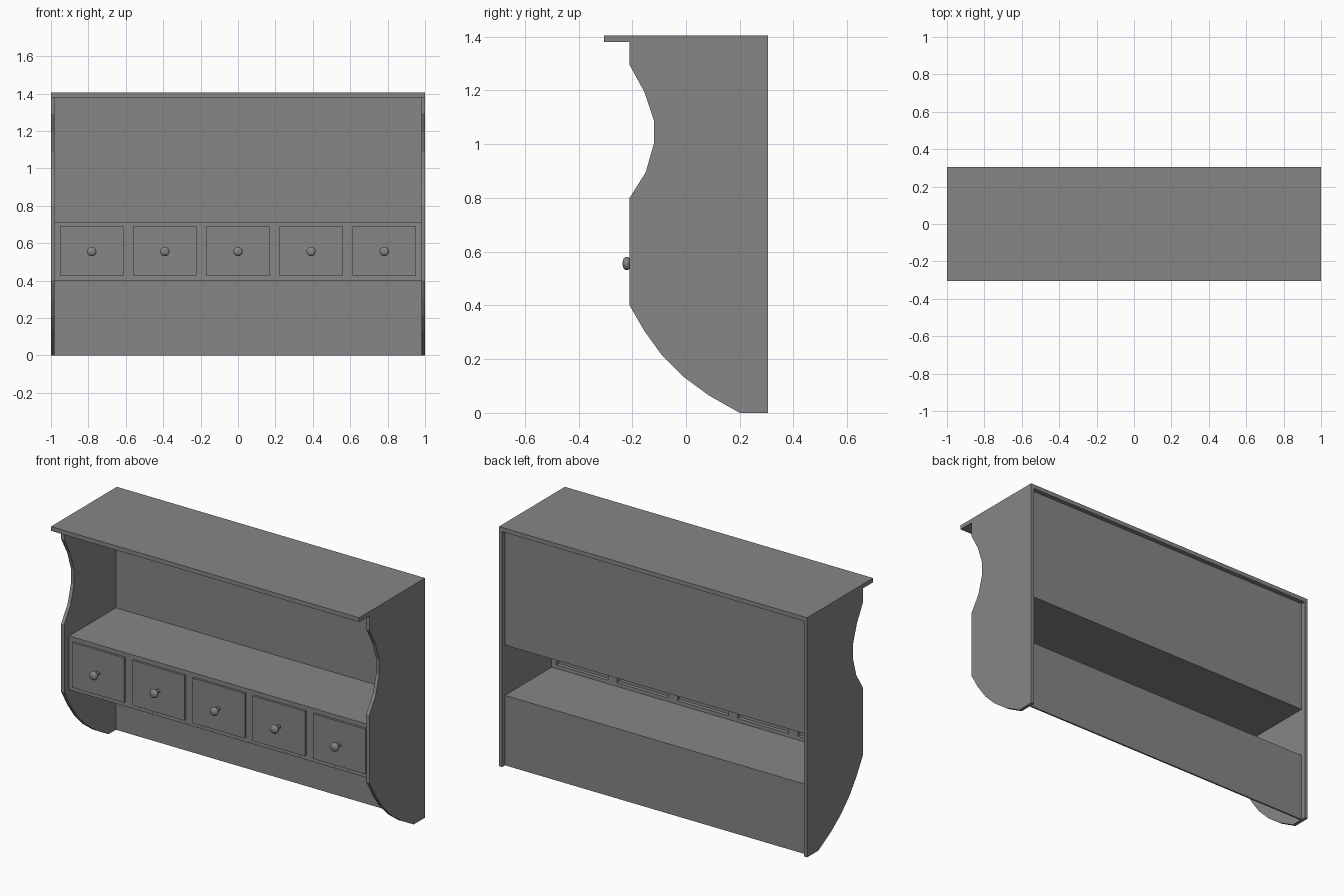
import bpy, bmesh, math
from mathutils import Matrix

if "Cube" in bpy.data.objects:
    bpy.data.objects.remove(bpy.data.objects["Cube"], do_unlink=True)

grey = bpy.data.materials.new("plain_grey")
grey.use_nodes = True
grey.diffuse_color = (0.24, 0.24, 0.24, 1)
grey.node_tree.nodes["Principled BSDF"].inputs["Base Color"].default_value = (0.24, 0.24, 0.24, 1)


def finish(name, bm):
    bmesh.ops.recalc_face_normals(bm, faces=bm.faces)
    mesh = bpy.data.meshes.new(name)
    bm.to_mesh(mesh)
    bm.free()
    mesh.materials.append(grey)
    obj = bpy.data.objects.new(name, mesh)
    bpy.context.scene.collection.objects.link(obj)
    return obj


def box(name, x, y, z):
    """Box from (low, high) pairs on each axis."""
    bm = bmesh.new()
    bmesh.ops.create_cube(bm, size=1)
    for v in bm.verts:
        v.co = [r[0] if c < 0 else r[1] for c, r in zip(v.co, (x, y, z))]
    return finish(name, bm)


TOP, UNDER = 1.405, 1.38
INNER = 0.98
SHEET = 0.01
BACK = (0.268, 0.278)
FRONT = -0.16
SHELF_LOW, SHELF_HIGH = 0.40, 0.715

# Scalloped side boards
profile = [(0.305, 0), (0.305, UNDER), (-0.21, UNDER), (-0.21, 1.295),
           (-0.155, 1.195), (-0.12, 1.09), (-0.12, 1.0), (-0.15, 0.895),
           (-0.21, 0.8), (-0.21, 0.4), (-0.155, 0.305), (-0.09, 0.215),
           (-0.01, 0.135), (0.085, 0.065), (0.2, 0)]
for name, x in (("right_side", -1), ("left_side", INNER)):
    bm = bmesh.new()
    face = bm.faces.new([bm.verts.new((x, y, z)) for y, z in profile])
    ext = bmesh.ops.extrude_face_region(bm, geom=[face], use_keep_orig=True)
    moved = [g for g in ext["geom"] if isinstance(g, bmesh.types.BMVert)]
    bmesh.ops.translate(bm, verts=moved, vec=(1 - INNER, 0, 0))
    finish(name, bm)

# Overhanging top, back panels and the two shelves
span = (-INNER, INNER)
box("top_board", (-1, 1), (-0.305, 0.305), (UNDER, TOP))
box("upper_back", span, BACK, (SHELF_HIGH - SHEET, UNDER))
box("lower_back", span, BACK, (0, SHELF_LOW + SHEET))
depth = (FRONT - SHEET / 2, BACK[1])
box("upper_shelf", span, depth, (SHELF_HIGH - SHEET, SHELF_HIGH))
box("lower_shelf", span, depth, (SHELF_LOW, SHELF_LOW + SHEET))

# Drawer panel: a sheet with five raised fronts
centres = [0.391 * i for i in range(-2, 3)]
half = 0.167
xs = [-INNER] + [c + s * half for c in centres for s in (-1, 1)] + [INNER]
zs = [SHELF_LOW + SHEET / 2, 0.43, 0.688, SHELF_HIGH - SHEET / 2]
bm = bmesh.new()
grid = [[bm.verts.new((x, FRONT, z)) for x in xs] for z in zs]
drawers = []
for j in range(len(zs) - 1):
    for i in range(len(xs) - 1):
        f = bm.faces.new((grid[j][i], grid[j][i + 1], grid[j + 1][i + 1], grid[j + 1][i]))
        if j == 1 and i % 2 == 1:
            drawers.append(f)
bm.normal_update()
bmesh.ops.inset_individual(bm, faces=drawers, thickness=0, depth=0.017)
panel = finish("drawer_panel", bm)
solid = panel.modifiers.new("thickness", "SOLIDIFY")
solid.thickness = SHEET
solid.offset = 0

# Turned knobs: (radius, y) profile spun around the y axis
knob = [(0.012, -0.178), (0.012, -0.208), (0.021, -0.211), (0.025, -0.217),
        (0.025, -0.224), (0.02, -0.231), (0.011, -0.235), (0, -0.236)]
for n, c in enumerate(centres):
    bm = bmesh.new()
    verts = [bm.verts.new((r, y, 0)) for r, y in knob]
    edges = [bm.edges.new(pair) for pair in zip(verts, verts[1:])]
    bmesh.ops.spin(bm, geom=verts + edges, cent=(0, 0, 0), axis=(0, 1, 0),
                   angle=math.tau, steps=16)
    bmesh.ops.remove_doubles(bm, verts=bm.verts, dist=0.0005)
    bmesh.ops.transform(bm, matrix=Matrix.Translation((c, 0, 0.556)), verts=bm.verts)
    obj = finish(f"drawer_knob_{n + 1}", bm)
    for p in obj.data.polygons:
        p.use_smooth = True
